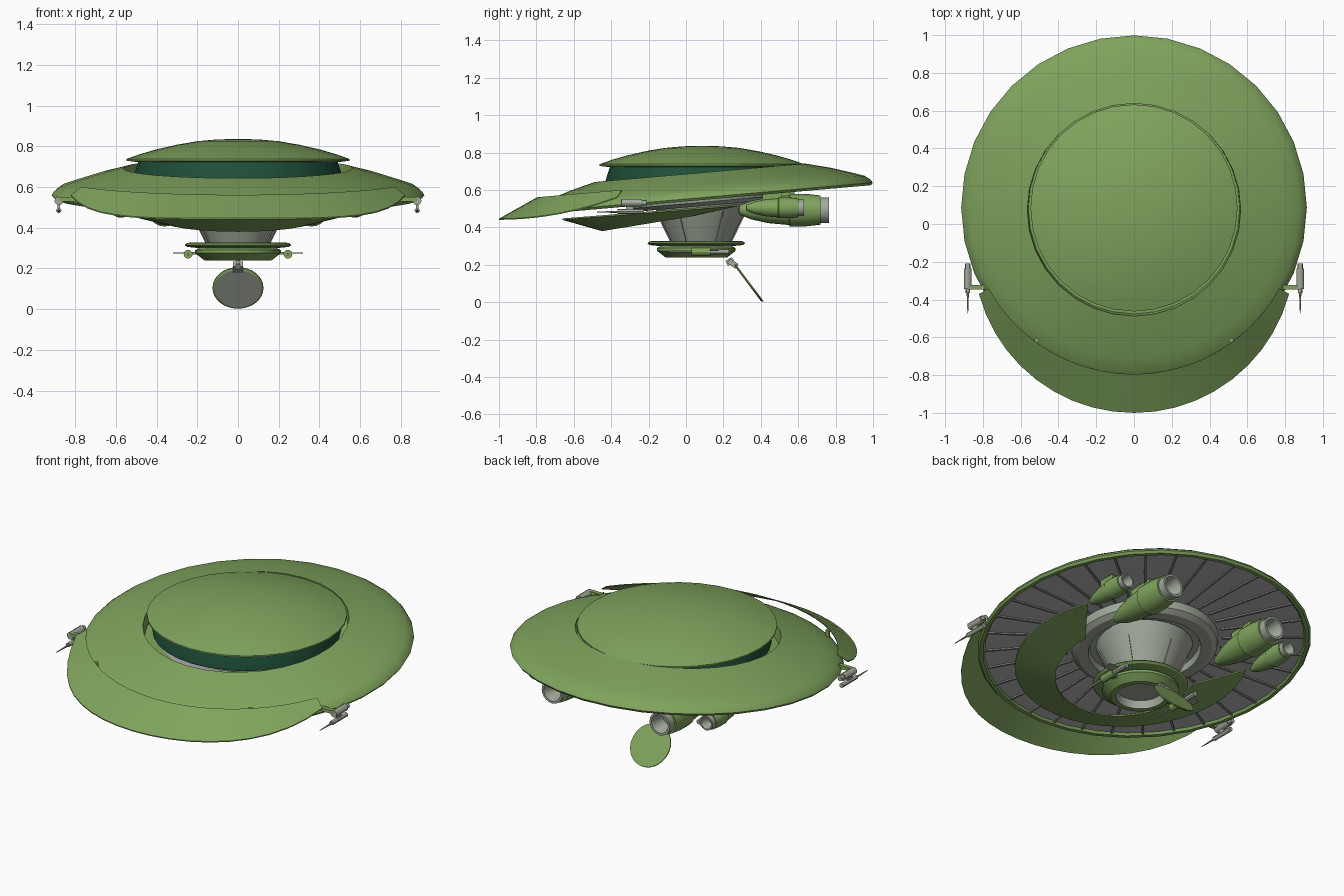
import bpy, bmesh, math
from mathutils import Matrix, Vector

if "Cube" in bpy.data.objects:
    bpy.data.objects.remove(bpy.data.objects["Cube"])

def material(name, rgb):
    m = bpy.data.materials.new(name)
    m.diffuse_color = (*rgb, 1)
    m.use_nodes = True
    m.node_tree.nodes["Principled BSDF"].inputs["Base Color"].default_value = m.diffuse_color
    return m

GREEN = material("hull green", (0.215, 0.37, 0.11))
GREY = material("metal grey", (0.36, 0.40, 0.33))
PANEL = material("underside grey", (0.46, 0.46, 0.46))
RIB = material("rib grey", (0.25, 0.25, 0.25))
GLASS = material("window teal", (0.014, 0.08, 0.042))

TILT = math.radians(5)
HULL = Matrix.Translation((0, 0.087, 0.56)) @ Matrix.Rotation(TILT, 4, 'X')
BACK = Matrix.Rotation(-math.pi / 2, 4, 'X')      # turns lathe axis to +y


def at(x, y, z):
    return Matrix.Translation((x, y, z))


def finish(name, bm, mats, matrix=Matrix()):
    bmesh.ops.recalc_face_normals(bm, faces=bm.faces)
    bm.transform(matrix)
    me = bpy.data.meshes.new(name)
    bm.to_mesh(me)
    bm.free()
    for m in mats:
        me.materials.append(m)
    ob = bpy.data.objects.new(name, me)
    bpy.context.collection.objects.link(ob)
    bpy.ops.object.select_all(action='DESELECT')
    ob.select_set(True)
    bpy.context.view_layer.objects.active = ob
    bpy.ops.object.shade_smooth_by_angle(angle=math.radians(30))
    return ob


def lathe(name, profile, mats, matrix=Matrix(), segs=32, index=None, closed=False):
    """Spin (radius, z) points; index gives a material slot per profile step."""
    bm = bmesh.new()
    rings = [[bm.verts.new((r * math.sin(2 * math.pi * i / segs),
                            r * math.cos(2 * math.pi * i / segs), z))
              for i in range(segs)] for r, z in profile]
    n = len(rings)
    for k in range(n if closed else n - 1):
        a, b = rings[k], rings[(k + 1) % n]
        for i in range(segs):
            j = (i + 1) % segs
            f = bm.faces.new((a[i], a[j], b[j], b[i]))
            f.material_index = index[k] if index else 0
    bmesh.ops.remove_doubles(bm, verts=bm.verts, dist=1e-5)
    return finish(name, bm, mats, matrix)


def box(name, size, mat, matrix):
    bm = bmesh.new()
    bmesh.ops.create_cube(bm, size=1, matrix=Matrix.Diagonal((*size, 1)))
    return finish(name, bm, [mat], matrix)


def rod(name, r, length, mat, matrix, r2=None, segs=12):
    r2 = r if r2 is None else r2
    return lathe(name, [(0, 0), (r, 0), (r2, length), (0, length)], [mat], matrix, segs)


def crescent(name, inner, outer, steps, thickness):
    """Plate between two arcs; each arc = (centre y, radius, start deg, z rule)."""
    bm = bmesh.new()
    loops = []
    for dz in (0, -thickness):
        for cy, rad, a0, zf in (inner, outer):
            row = []
            for i in range(steps + 1):
                a = math.radians(a0 + (-180 - 2 * a0) * i / steps)
                y = cy + rad * math.sin(a)
                row.append(bm.verts.new((rad * math.cos(a), y, zf(y) + dz)))
            loops.append(row)
    ti, to, bi, bo = loops
    ring = [ti, to, bo, bi]
    for k in range(4):
        a, b = ring[k], ring[(k + 1) % 4]
        for i in range(steps):
            bm.faces.new((a[i], a[i + 1], b[i + 1], b[i]))
    for i in (0, steps):
        bm.faces.new([r[i] for r in ring])
    return finish(name, bm, [GREEN])


# Tilted saucer hull with a recess round the window, grey underneath
lathe("saucer_hull",
      [(0.48, 0.06), (0.56, 0.06), (0.565, 0.133), (0.70, 0.098), (0.80, 0.066), (0.875, 0.04),
       (0.905, 0.017), (0.915, 0.0), (0.905, -0.013), (0.885, -0.013), (0.875, 0.0), (0.36, 0.022)],
      [GREEN, PANEL], HULL, 32, [0] * 10 + [1, 1], closed=True)

# Radial ribs on the underside
bm = bmesh.new()
for i in range(32):
    m = Matrix.Rotation(2 * math.pi * (i + 0.5) / 32, 4, 'Z') @ at(0.65, 0, 0.008) \
        @ Matrix.Rotation(math.radians(2.4), 4, 'Y') @ Matrix.Diagonal((0.45, 0.012, 0.014, 1))
    bmesh.ops.create_cube(bm, size=1, matrix=m)
finish("underside_ribs", bm, [RIB], HULL)

# Level dome roof and window band
lathe("dome_roof", [(0, 0.836), (0.10, 0.834), (0.20, 0.825), (0.30, 0.808), (0.40, 0.785),
                    (0.48, 0.762), (0.548, 0.738), (0.548, 0.729), (0.49, 0.722), (0, 0.722)],
      [GREEN], at(0, 0.085, 0))
lathe("window_band", [(0.49, 0.724), (0.515, 0.645), (0.515, 0.632)], [GLASS], at(0, 0.083, 0))

# Front visor and lower lip
crescent("front_visor",
         (0.085, 0.88, -29, lambda y: 0.562 + 0.087 * (y + 0.79)),
         (-0.15, 0.85, -15, lambda y: 0.447 + 0.29 * (y + 1) ** 2), 20, 0.006)
crescent("lower_lip",
         (-0.048, 0.40, 14, lambda y: 0.388 + 0.165 * (y + 0.45)),
         (-0.02, 0.64, 28, lambda y: 0.449 + 0.08 * (y + 0.65)), 28, 0.008)

# Grey rings and neck under the hull
lathe("hub_ring", [(0.41, 0.03), (0.40, -0.025), (0.37, -0.045), (0.31, -0.045),
                   (0.30, -0.01), (0.23, -0.01), (0, 0.0)], [GREY], HULL)
lathe("neck", [(0, 0.57), (0.27, 0.56), (0.24, 0.49), (0.16, 0.325), (0, 0.325)],
      [GREY], at(0, 0.08, 0))
for i in range(6):
    a = 2 * math.pi * (i + 0.5) / 6
    box("neck_rib", (0.008, 0.006, 0.18), GREY,
        at(0, 0.08, 0) @ Matrix.Rotation(a, 4, 'Z') @ at(0.202, 0, 0.408)
        @ Matrix.Rotation(math.radians(25.9), 4, 'Y'))

# Turret below the neck with an open grey hatchway
lathe("turret", [(0, 0.328), (0.20, 0.328), (0.25, 0.326), (0.262, 0.316), (0.25, 0.306),
                 (0.19, 0.300), (0.21, 0.290), (0.21, 0.275), (0.165, 0.240), (0.135, 0.240),
                 (0.125, 0.285), (0, 0.285)],
      [GREEN, GREY], at(0, 0.055, 0), 32, [0] * 9 + [1, 1])

# Round entry hatch hanging open
slope = Matrix.Rotation(-math.atan2(0.8, 0.6), 4, 'X')
lathe("entry_hatch", [(0, -0.006), (0.115, -0.006), (0.125, 0.0), (0.125, 0.006), (0, 0.006)],
      [GREY, GREEN], at(0, 0.335, 0.103) @ slope, 32, [0, 1, 1, 1])
box("hatch_hinge", (0.05, 0.055, 0.03), GREY, at(0, 0.25, 0.207) @ Matrix.Rotation(-0.6, 4, 'X'))
box("hatch_arm", (0.02, 0.04, 0.03), GREY, at(0, 0.235, 0.218) @ Matrix.Rotation(0.5, 4, 'X'))

ENGINE = [(0, 0.0), (0.025, 0.005), (0.05, 0.07), (0.07, 0.16), (0.08, 0.27), (0.087, 0.275),
          (0.087, 0.36), (0.078, 0.44), (0.068, 0.44), (0.068, 0.485), (0.055, 0.485),
          (0.035, 0.40), (0, 0.40)]

for s in (-1, 1):
    # Engines
    for label, x, y, z, k in (("large", 0.36, 0.28, 0.493, 1.0), ("small", 0.575, 0.32, 0.505, 0.64)):
        lathe(label + "_engine", ENGINE, [GREEN, GREY],
              at(s * x, y, z) @ BACK @ Matrix.Scale(k, 4), 20, [0] * 8 + [1] * 4)
        box(label + "_engine_pylon", (0.03 * k, 0.16 * k, 0.07), GREEN,
            at(s * x, y + 0.22 * k, z + 0.085 * k))

    # Turret side guns
    rod("turret_gun_body", 0.022, 0.10, GREEN, at(s * 0.245, 0.03, 0.27) @ BACK)
    rod("turret_gun_rear", 0.014, 0.10, GREY, at(s * 0.245, 0.13, 0.27) @ BACK)
    rod("turret_gun_barrel", 0.006, 0.12, GREY, at(s * 0.245, -0.09, 0.27) @ BACK)
    box("turret_gun_fin", (0.09, 0.05, 0.005), GREY, at(s * 0.275, 0.15, 0.277))
    box("turret_gun_mount", (0.06, 0.03, 0.012), GREEN, at(s * 0.21, 0.08, 0.275))

    # Rim guns
    rod("rim_gun_upper", 0.021, 0.11, GREY, at(s * 0.88, -0.345, 0.532) @ BACK)
    rod("rim_gun_tail", 0.014, 0.03, GREY, at(s * 0.88, -0.24, 0.532) @ BACK)
    rod("rim_gun_lower", 0.013, 0.14, GREY, at(s * 0.88, -0.365, 0.485) @ BACK)
    rod("rim_gun_barrel", 0.002, 0.11, GREY, at(s * 0.88, -0.475, 0.483) @ BACK, 0.006, 8)
    box("rim_gun_post", (0.012, 0.04, 0.05), GREY, at(s * 0.88, -0.30, 0.51))
    box("rim_gun_bracket", (0.09, 0.025, 0.02), GREEN, at(s * 0.835, -0.335, 0.54))

    # Visor struts bridging the gap to the hull
    rod("visor_strut", 0.013, 0.06, GREEN, at(s * 0.515, -0.615, 0.515))
